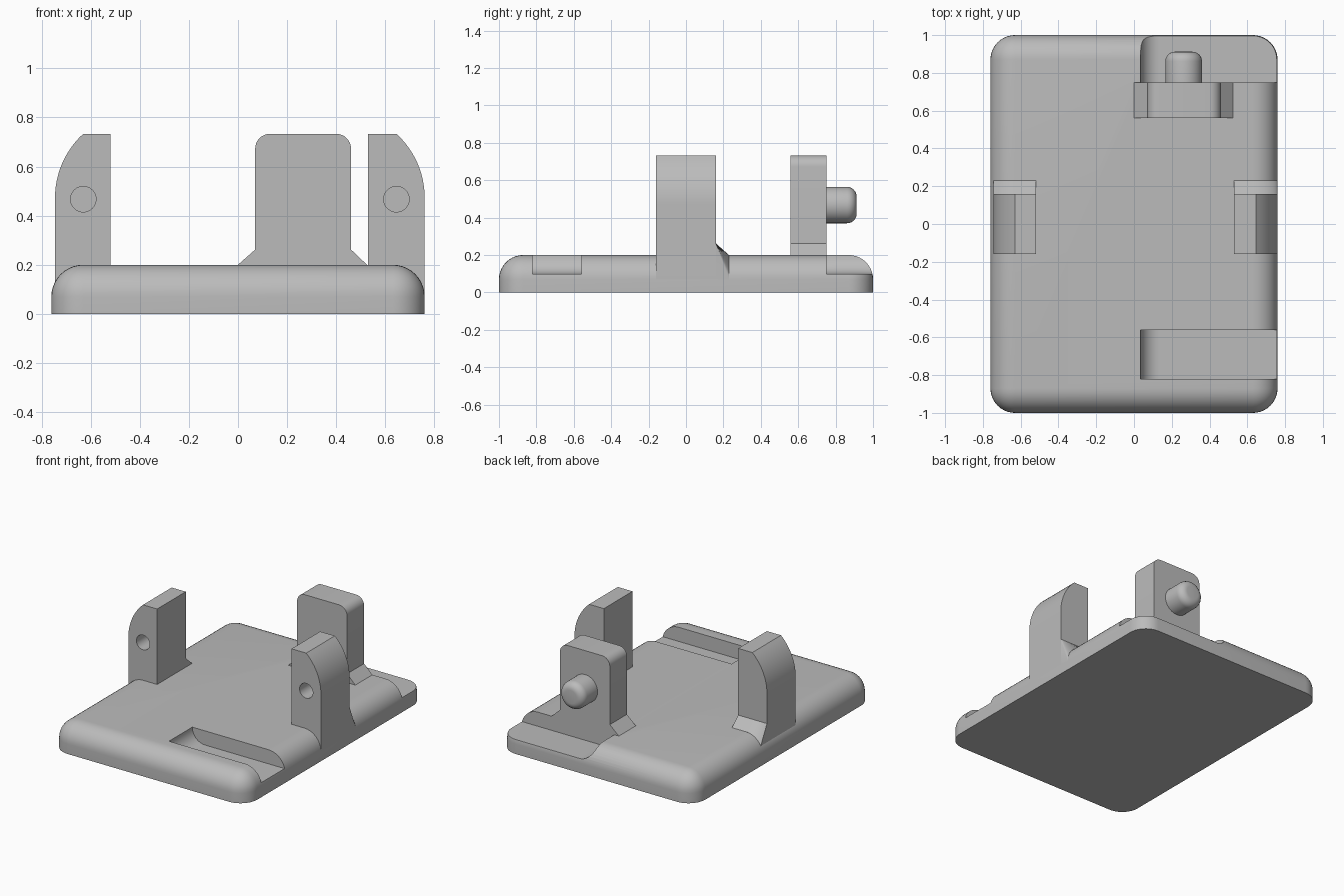
import bpy, bmesh, math
from mathutils import Matrix, Vector

cube = bpy.data.objects.get("Cube")
if cube:
    bpy.data.objects.remove(cube, do_unlink=True)

grey = bpy.data.materials.new("plain grey")
grey.use_nodes = True
COLOUR = (0.5, 0.5, 0.5, 1)
grey.diffuse_color = COLOUR
grey.node_tree.nodes["Principled BSDF"].inputs["Base Color"].default_value = COLOUR

HALF_X, HALF_Y, TOP, ROUND = 0.76, 1.0, 0.2, 0.13
FLAT_X = HALF_X - ROUND


def finish(name, bm):
    bmesh.ops.recalc_face_normals(bm, faces=bm.faces[:])
    mesh = bpy.data.meshes.new(name)
    bm.to_mesh(mesh)
    bm.free()
    obj = bpy.data.objects.new(name, mesh)
    bpy.context.collection.objects.link(obj)
    mesh.materials.append(grey)
    return obj


def arc(cx, cz, r, start, end, steps=12):
    angles = [math.radians(start + (end - start) * i / steps) for i in range(steps + 1)]
    return [(cx + r * math.cos(a), cz + r * math.sin(a)) for a in angles]


def prism(name, profile, y0, y1):
    """Extrude an x-z profile along y."""
    bm = bmesh.new()
    face = bm.faces.new([bm.verts.new((x, y0, z)) for x, z in profile])
    moved = bmesh.ops.extrude_face_region(bm, geom=[face])["geom"]
    bmesh.ops.translate(bm, vec=(0, y1 - y0, 0),
                        verts=[v for v in moved if isinstance(v, bmesh.types.BMVert)])
    return finish(name, bm)


def rod(name, x, z, r, y0, y1, rounding=0):
    """Round bar along y, optionally rounded at its y1 end."""
    bm = bmesh.new()
    place = Matrix.Translation((x, (y0 + y1) / 2, z)) @ Matrix.Rotation(-math.pi / 2, 4, 'X')
    bmesh.ops.create_cone(bm, cap_ends=True, segments=40, radius1=r, radius2=r,
                          depth=y1 - y0, matrix=place)
    if rounding:
        rim = [e for e in bm.edges if all(abs(v.co.y - y1) < 1e-4 for v in e.verts)]
        bmesh.ops.bevel(bm, geom=rim, offset=rounding, segments=6, profile=0.5, affect='EDGES')
    return finish(name, bm)


def cut(obj, cutter):
    mod = obj.modifiers.new("cut", 'BOOLEAN')
    mod.operation, mod.solver, mod.object = 'DIFFERENCE', 'EXACT', cutter
    bpy.context.view_layer.objects.active = obj
    bpy.ops.object.modifier_apply(modifier=mod.name)
    bpy.data.objects.remove(cutter, do_unlink=True)


# Base plate: rounded upright corners and rounded top rim
bm = bmesh.new()
bmesh.ops.create_cube(bm, size=1)
for v in bm.verts:
    v.co = Vector((v.co.x * 2 * HALF_X, v.co.y * 2 * HALF_Y, (v.co.z + 0.5) * TOP))
rim = [e for e in bm.edges if max(v.co.z for v in e.verts) > 0.1]
bmesh.ops.bevel(bm, geom=rim, offset=ROUND, segments=10, profile=0.5, affect='EDGES')
base = finish("base_plate", bm)

# Front slot and back pocket, both with a curved inner end
recess = [(0.9, 0.1), (0.9, 0.4), (0.035, 0.4)] + arc(0.135, 0.2, 0.1, 180, 270)
for y0, y1 in ((-0.82, -0.56), (0.75, 1.2)):
    cut(base, prism("recess_cutter", recess, y0, y1))
parts = [base]

# Side posts: curved outer shoulder, blind pivot hole, flared gusset behind
POST_BACK, SHOULDER = 0.16, 0.352
sweep = math.degrees(math.asin(0.26 / SHOULDER))
for side, label, outer, inner in ((1, "left", 0.76, 0.53), (-1, "right", 0.745, 0.52)):
    shoulder = arc(outer - SHOULDER, 0.473, SHOULDER, 0, sweep)
    outline = [(inner, 0.07), (outer, 0.07)] + shoulder + [(inner, 0.733)]
    post = prism(label + "_post", [(side * x, z) for x, z in outline], -POST_BACK, POST_BACK)
    cut(post, rod("hole_cutter", side * (outer - 0.115), 0.467, 0.052, -0.3, -0.02))

    # Gusset follows the rounded rim of the plate
    steps = 12
    reach = math.asin(min(1, (outer - FLAT_X) / ROUND))
    stations = [(inner, TOP)]
    for i in range(steps + 1):
        a = reach * i / steps
        stations.append((FLAT_X + ROUND * math.sin(a), TOP - ROUND + ROUND * math.cos(a)))
    bm = bmesh.new()
    rings = [[bm.verts.new((side * x, y, h)) for y, h in
              ((POST_BACK, 0.262), (0.23, z), (POST_BACK, 0.06))] for x, z in stations]
    for a, b in zip(rings, rings[1:]):
        for i in range(3):
            j = (i + 1) % 3
            bm.faces.new((a[i], a[j], b[j], b[i]))
    bm.faces.new(rings[0])
    bm.faces.new(rings[-1])
    parts += [post, finish(label + "_post_gusset", bm)]

# Back post: rounded top corners and chamfered feet
outline = [(0.0, 0.19), (0.0, TOP), (0.07, 0.262)]
outline += arc(0.13, 0.673, 0.06, 180, 90, 8) + arc(0.4, 0.673, 0.06, 90, 0, 8)
outline += [(0.46, 0.262), (0.525, TOP), (0.525, 0.19)]
parts.append(prism("back_post", outline, 0.56, 0.75))

# Rounded peg on the back post
parts.append(rod("back_peg", 0.263, 0.467, 0.097, 0.73, 0.912, 0.05))

bpy.ops.object.select_all(action='DESELECT')
for obj in parts:
    obj.select_set(True)
bpy.context.view_layer.objects.active = base
bpy.ops.object.shade_smooth_by_angle(angle=math.radians(30))
